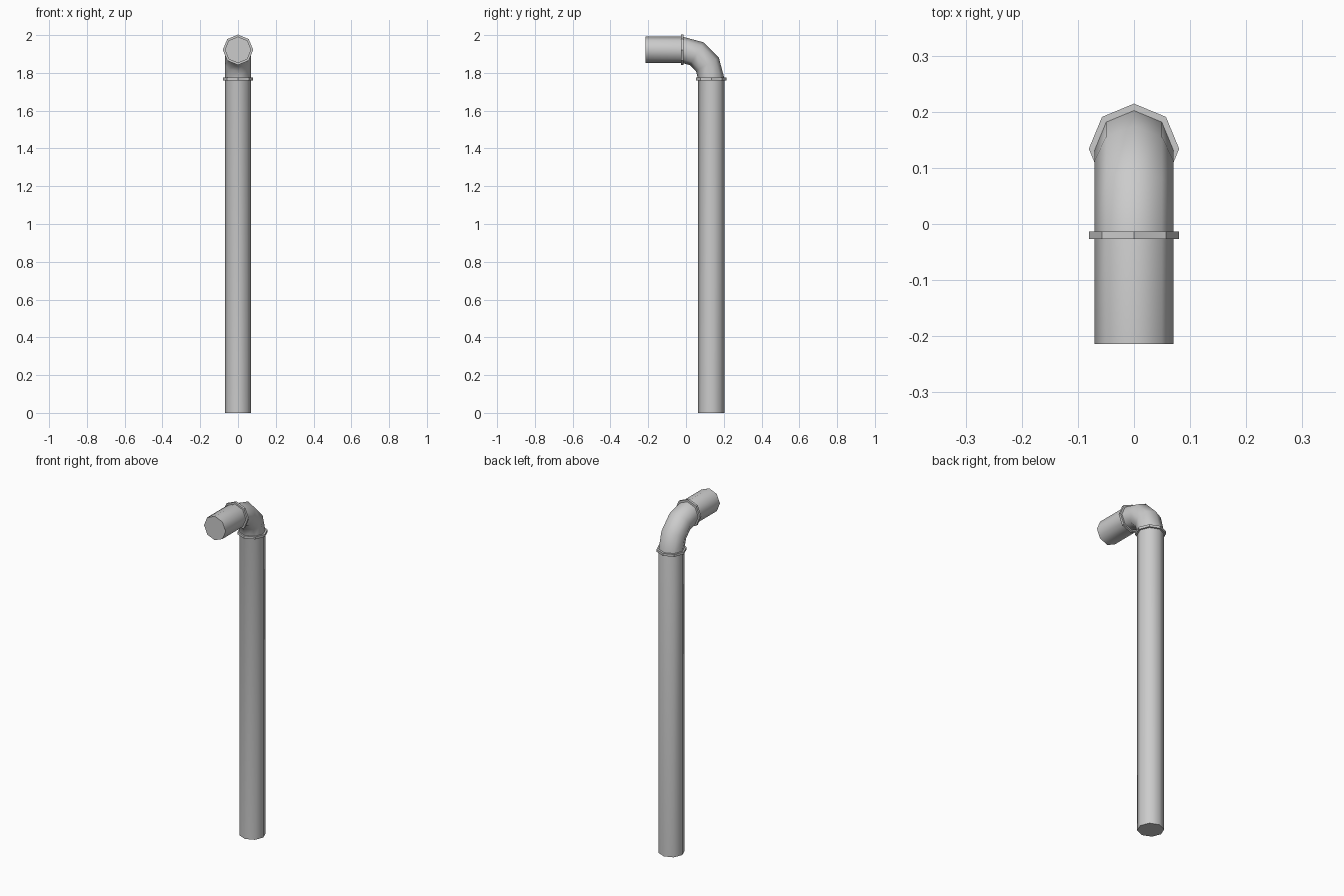
import bpy, bmesh
from math import sin, cos, pi, radians

if "Cube" in bpy.data.objects:
    bpy.data.objects.remove(bpy.data.objects["Cube"])

SIDES = 8
R, RF = 0.07, 0.0805          # pipe and collar radii
BY, BZ, BR = -0.02, 1.768, 0.154   # bend centre and bend radius


def ring(y, z, tilt, r):
    """Octagon at (0, y, z); tilt 0 = pipe runs along z, 90 = along y."""
    t = radians(tilt)
    return [(r * cos(a), y + r * sin(a) * cos(t), z + r * sin(a) * sin(t))
            for a in (2 * pi * i / SIDES for i in range(SIDES))]


def skin(name, rings, cap_start=False, cap_end=False, closed=False, angle=50):
    bm = bmesh.new()
    loops = [[bm.verts.new(p) for p in r] for r in rings]
    pairs = list(zip(loops, loops[1:]))
    if closed:
        pairs.append((loops[-1], loops[0]))
    for a, b in pairs:
        for i in range(SIDES):
            j = (i + 1) % SIDES
            bm.faces.new((a[i], a[j], b[j], b[i]))
    if cap_start:
        bm.faces.new(loops[0][::-1])
    if cap_end:
        bm.faces.new(loops[-1])
    bmesh.ops.recalc_face_normals(bm, faces=bm.faces)
    me = bpy.data.meshes.new(name)
    bm.to_mesh(me)
    bm.free()
    ob = bpy.data.objects.new(name, me)
    bpy.context.collection.objects.link(ob)
    bpy.ops.object.select_all(action='DESELECT')
    ob.select_set(True)
    bpy.context.view_layer.objects.active = ob
    bpy.ops.object.shade_smooth_by_angle(angle=radians(angle))
    return ob


# Pipe: upright, three-segment elbow and outlet in one sweep
path = [(BY + BR, 0, 0)]
path += [(BY + BR * cos(radians(a)), BZ + BR * sin(radians(a)), a)
         for a in (0, 30, 60, 90)]
path.append((-0.214, BZ + BR, 90))
skin("pipe", [ring(y, z, t, R) for y, z, t in path], True, True)

# Collars at both ends of the elbow
H = 0.007
profile = [(R - 0.002, -H), (RF, -H), (RF, H), (R - 0.002, H)]
skin("lower_collar", [ring(BY + BR, BZ + d, 0, r) for r, d in profile],
     closed=True, angle=30)
skin("upper_collar", [ring(BY + d, BZ + BR, 90, r) for r, d in profile],
     closed=True, angle=30)
